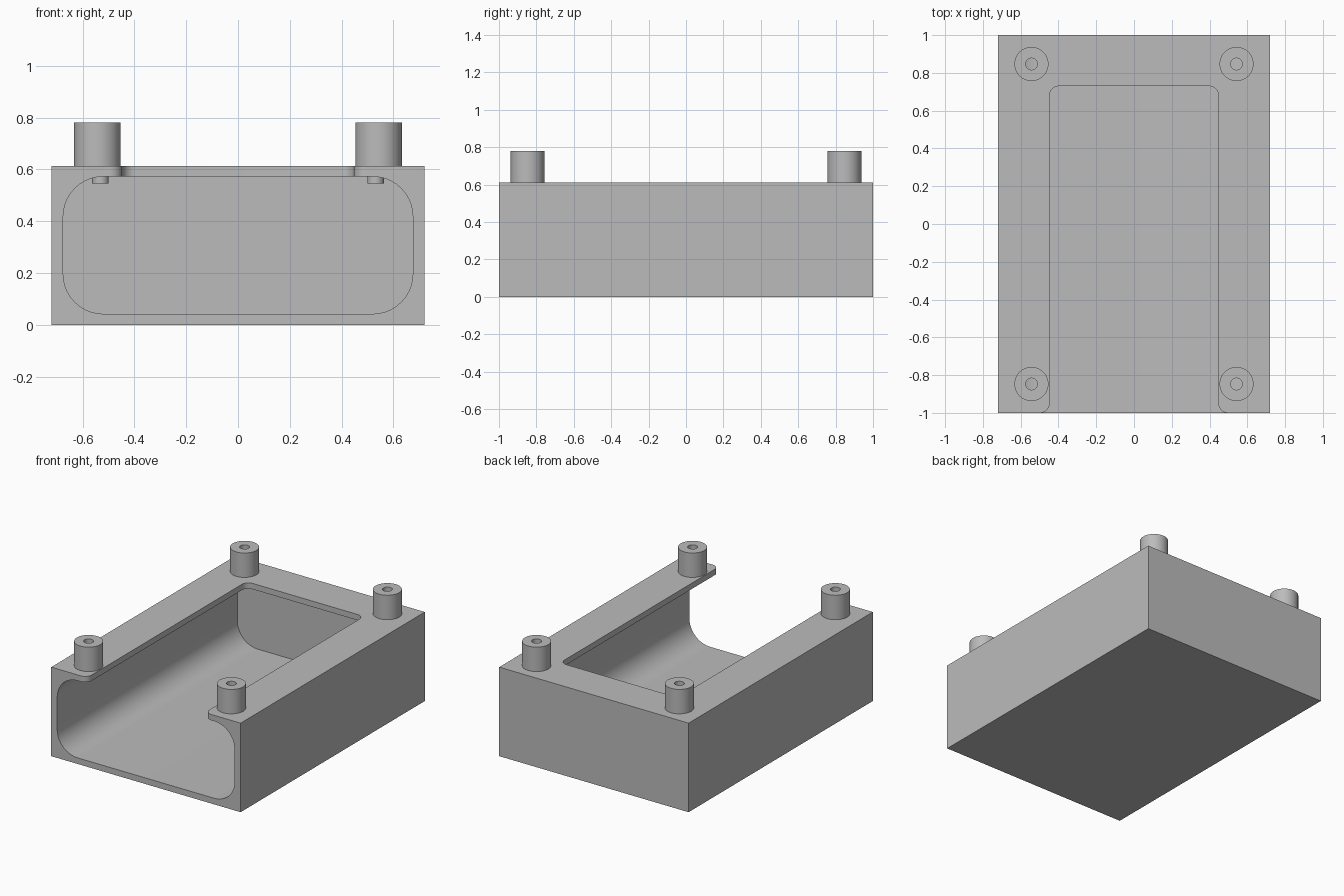
import bpy, bmesh, math
from mathutils import Vector

if "Cube" in bpy.data.objects:
    bpy.data.objects.remove(bpy.data.objects["Cube"])

grey = bpy.data.materials.new("grey")
grey.diffuse_color = (0.5, 0.5, 0.5, 1)
grey.use_nodes = True
grey.node_tree.nodes["Principled BSDF"].inputs["Base Color"].default_value = grey.diffuse_color


def arc(cx, cy, r, a0, a1, n=10):
    return [(cx + r * math.cos(math.radians(a0 + (a1 - a0) * i / n)),
             cy + r * math.sin(math.radians(a0 + (a1 - a0) * i / n))) for i in range(n + 1)]


def prism(name, pts, direction):
    """Extrude a closed loop of 3D points along a direction."""
    bm = bmesh.new()
    face = bm.faces.new([bm.verts.new(p) for p in pts])
    ext = bmesh.ops.extrude_face_region(bm, geom=[face])
    moved = [g for g in ext["geom"] if isinstance(g, bmesh.types.BMVert)]
    bmesh.ops.translate(bm, verts=moved, vec=Vector(direction))
    bmesh.ops.recalc_face_normals(bm, faces=bm.faces)
    return finish(name, bm)


def finish(name, bm):
    me = bpy.data.meshes.new(name)
    bm.to_mesh(me)
    bm.free()
    me.materials.append(grey)
    ob = bpy.data.objects.new(name, me)
    bpy.context.collection.objects.link(ob)
    return ob


def cylinder(name, x, y, r, z0, z1, n=48):
    pts = [(px, py, z0) for px, py in arc(x, y, r, 0, 360, n)[:-1]]
    return prism(name, pts, (0, 0, z1 - z0))


def cut(ob, cutter):
    mod = ob.modifiers.new("cut", 'BOOLEAN')
    mod.operation = 'DIFFERENCE'
    mod.solver = 'EXACT'
    mod.object = cutter
    bpy.context.view_layer.objects.active = ob
    bpy.ops.object.modifier_apply(modifier=mod.name)


def smooth(ob):
    bpy.ops.object.select_all(action='DESELECT')
    ob.select_set(True)
    bpy.context.view_layer.objects.active = ob
    bpy.ops.object.shade_smooth_by_angle(angle=math.radians(30))


W, H, TOP = 0.72, 0.612, 0.78
cutters = []

# Outer block
body = prism("enclosure_body", [(-W, -1, 0), (W, -1, 0), (W, 1, 0), (-W, 1, 0)], (0, 0, H))

# Rounded cavity, open at the front
cx, z0, z1, r = 0.675, 0.042, 0.572, 0.155
loop = (arc(cx - r, z0 + r, r, -90, 0) + arc(cx - r, z1 - r, r, 0, 90)
        + arc(r - cx, z1 - r, r, 90, 180) + arc(r - cx, z0 + r, r, 180, 270))
cutters.append(prism("cavity_cutter", [(x, -1.1, z) for x, z in loop], (0, 2.056, 0)))

# Slot in the roof, with rounded lip corners
s, r, back = 0.447, 0.05, 0.73
right = [(s + r, -1.1)] + arc(s + r, -1 + r, r, 270, 180) + arc(s - r, back - r, r, 0, 90)
left = [(-x, y) for x, y in reversed(right)]
cutters.append(prism("slot_cutter", [(x, y, 0.4) for x, y in right + left], (0, 0, 0.4)))

# Standoffs with screw holes through the roof
posts = [(sx * 0.543, sy * 0.847, sx) for sx in (-1, 1) for sy in (-1, 1)]
for x, y, sx in posts:
    cutters.append(cylinder("hole_cutter", x, y, 0.031, 0.45, 0.9, 32))
for c in cutters:
    cut(body, c)
smooth(body)

for x, y, sx in posts:
    post = cylinder("standoff", x, y, 0.09, H, TOP)
    bore = cylinder("bore_cutter", x, y, 0.031, 0.5, 0.9, 32)
    cut(post, bore)
    smooth(post)
    bpy.data.objects.remove(bore)
    # Open, inward-facing end of the screw hole below the roof
    bm = bmesh.new()
    ring = arc(sx * 0.531, y, 0.032, 0, 360, 24)[:-1]
    lo = [bm.verts.new((px, py, 0.545)) for px, py in ring]
    hi = [bm.verts.new((px, py, 0.573)) for px, py in ring]
    for i in range(24):
        j = (i + 1) % 24
        bm.faces.new((lo[j], lo[i], hi[i], hi[j]))
    smooth(finish("screw_hole_sleeve", bm))

for c in cutters:
    bpy.data.objects.remove(c)
